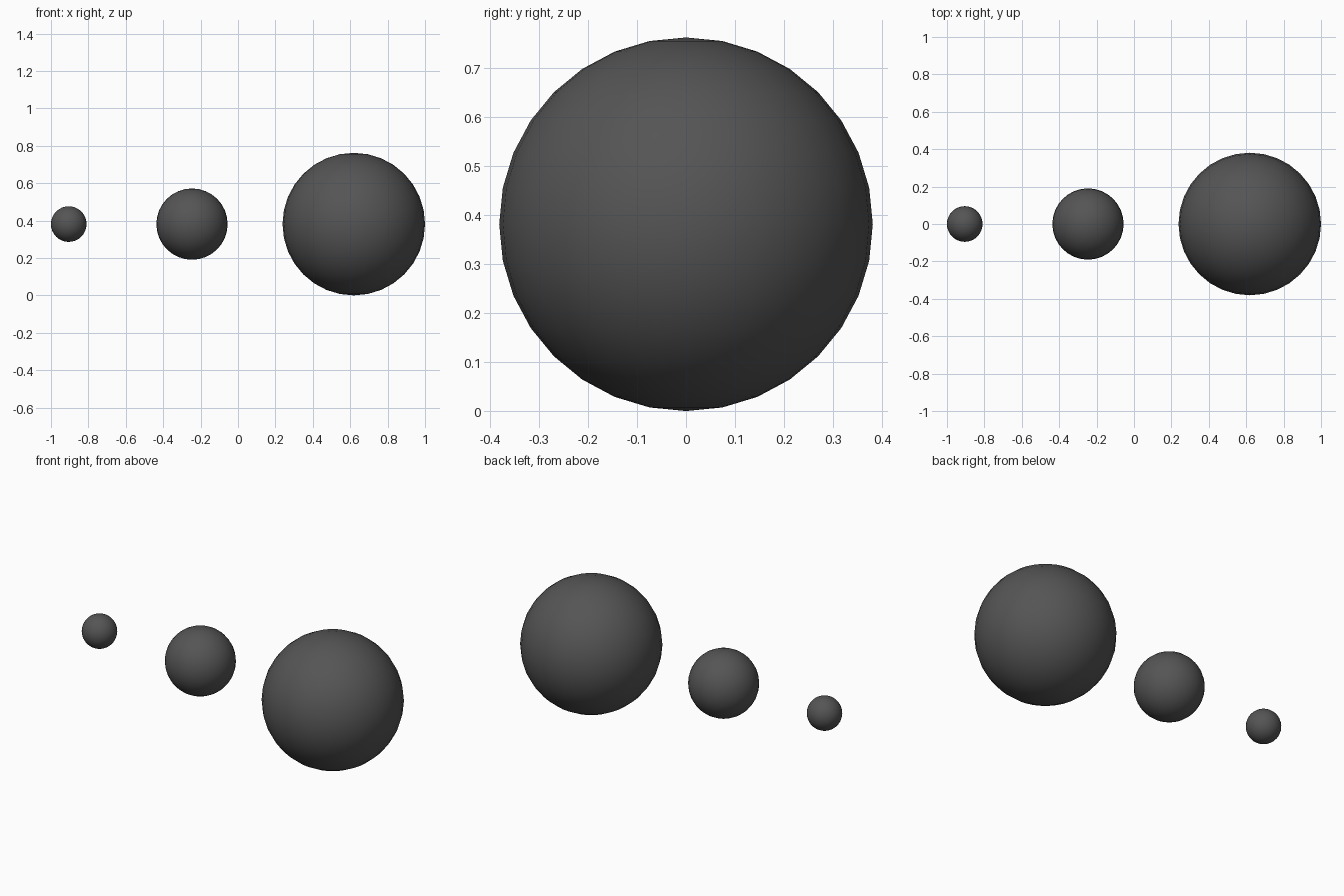
import bpy

if "Cube" in bpy.data.objects:
    bpy.data.objects.remove(bpy.data.objects["Cube"])

# Dark grey shared by all balls
mat = bpy.data.materials.new("dark_grey")
mat.diffuse_color = (0.09, 0.09, 0.09, 1)
mat.use_nodes = True
mat.node_tree.nodes["Principled BSDF"].inputs["Base Color"].default_value = mat.diffuse_color


def ball(name, x, r):
    bpy.ops.mesh.primitive_uv_sphere_add(segments=32, ring_count=16, radius=r,
                                         location=(x, 0, 0.381))
    ob = bpy.context.object
    ob.name = name
    ob.data.materials.append(mat)
    bpy.ops.object.shade_smooth()


# Three balls in a row, each twice the size of the previous one
ball("small_ball", -0.905, 0.0952)
ball("medium_ball", -0.246, 0.1905)
ball("large_ball", 0.619, 0.381)
